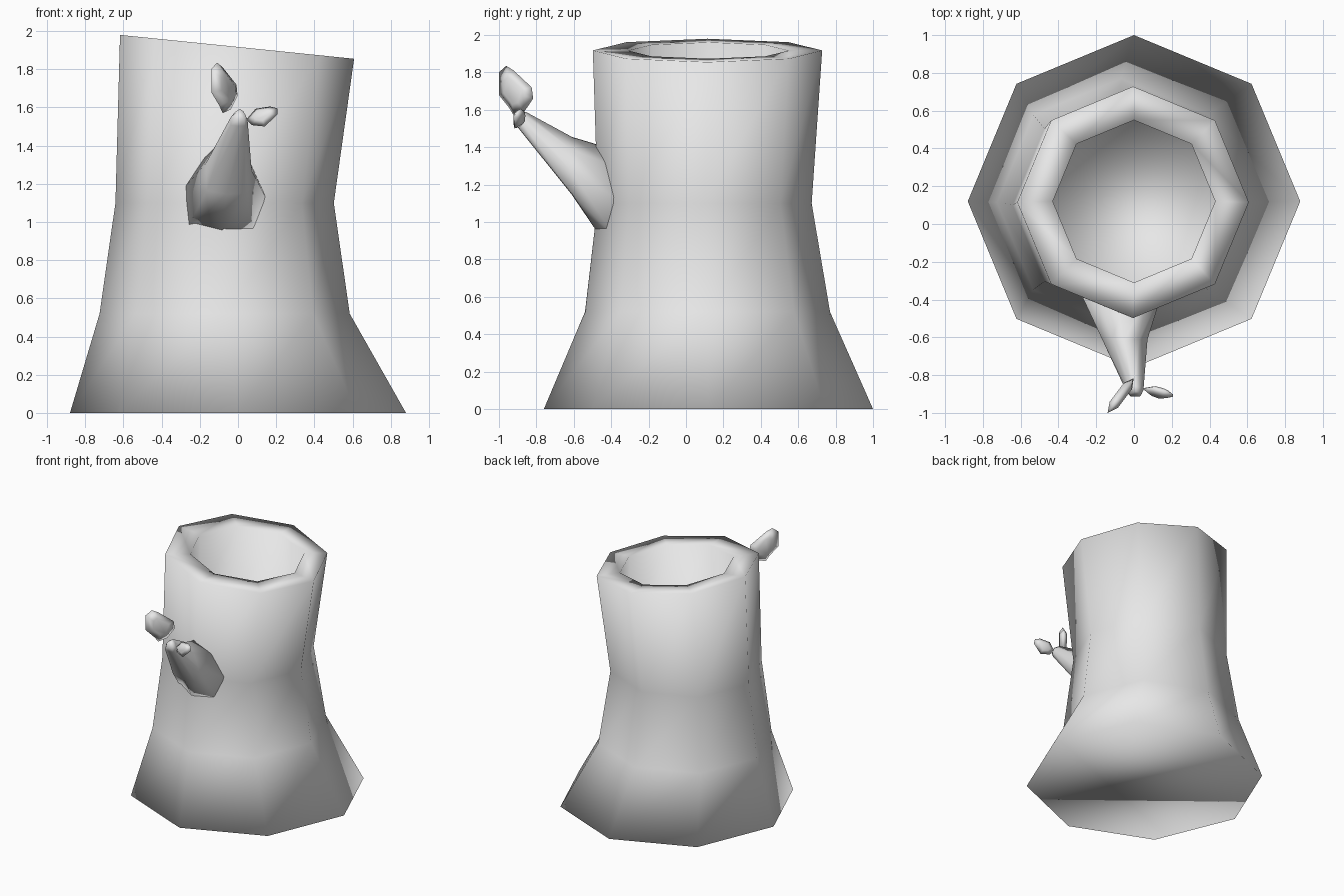
import bpy, bmesh, math
from mathutils import Vector

cube = bpy.data.objects.get("Cube")
if cube:
    bpy.data.objects.remove(cube, do_unlink=True)

grey = bpy.data.materials.new("plain_grey")
grey.use_nodes = True
grey.diffuse_color = (0.8, 0.8, 0.8, 1)
grey.node_tree.nodes["Principled BSDF"].inputs["Base Color"].default_value = (0.8, 0.8, 0.8, 1)


def finish(name, bm):
    """Turn a bmesh into a fully smooth-shaded object."""
    bmesh.ops.recalc_face_normals(bm, faces=bm.faces)
    for f in bm.faces:
        f.smooth = True
    mesh = bpy.data.meshes.new(name)
    bm.to_mesh(mesh)
    bm.free()
    mesh.materials.append(grey)
    obj = bpy.data.objects.new(name, mesh)
    bpy.context.collection.objects.link(obj)
    return obj


def loft(name, rings):
    """Join rings of points with quads and cap both ends."""
    bm = bmesh.new()
    loops = [[bm.verts.new(p) for p in ring] for ring in rings]
    n = len(loops[0])
    for a, b in zip(loops, loops[1:]):
        for i in range(n):
            j = (i + 1) % n
            bm.faces.new((a[i], a[j], b[j], b[i]))
    bm.faces.new(loops[0])
    bm.faces.new(loops[-1])
    return finish(name, bm)


def octagon(cx, cy, r, z, slope=0.0):
    ring = []
    for i in range(8):
        a = i * math.pi / 4
        x = cx + r * math.cos(a)
        ring.append((x, cy + r * math.sin(a), z + slope * x))
    return ring


# Hollow trunk: flared base, narrow waist, slanted rim, then down inside
loft("trunk", [
    octagon(0, 0.12, 0.88, 0),
    octagon(-0.07, 0.115, 0.655, 0.52),
    octagon(-0.07, 0.10, 0.572, 1.10),
    octagon(-0.005, 0.115, 0.613, 1.917, -0.102),
    octagon(0, 0.12, 0.43, 1.917, -0.102),
    octagon(0, 0.12, 0.43, 1.40, -0.102),
])

# Broken branch: wide root hugging the trunk, tapering to a blunt tip
root = [(-0.29, 1.17), (-0.28, 0.94), (-0.09, 0.91), (0.09, 0.92),
        (0.155, 1.11), (0.07, 1.30), (-0.07, 1.41), (-0.19, 1.32)]
root_ring = [(x, -0.46 + 0.5 * abs(x + 0.07), z) for x, z in root]


def branch_ring(cx, cy, cz, sx, sz, tilt):
    ring = []
    for x, z in root:
        dx, dz = (x + 0.07) * sx, (z - 1.16) * sz
        ring.append((cx + dx, cy + tilt * dz, cz + dz))
    return ring


loft("branch", [
    root_ring,
    branch_ring(-0.05, -0.61, 1.30, 0.54, 0.62, 0.0),
    branch_ring(0.005, -0.875, 1.545, 0.20, 0.17, 0.5),
    branch_ring(0.01, -0.90, 1.565, 0.13, 0.11, 0.5),
])


def leaf(name, centre, u, v, outline, thick):
    """Flat outline with a raised middle on both sides."""
    c, u, v = Vector(centre), Vector(u).normalized(), Vector(v).normalized()
    n = u.cross(v).normalized() * thick
    bm = bmesh.new()
    rim = [bm.verts.new(c + u * a + v * b) for a, b in outline]
    for side in (1, -1):
        mid = [bm.verts.new(c + u * a * 0.55 + v * b * 0.55 + n * side) for a, b in outline]
        for i in range(len(rim)):
            j = (i + 1) % len(rim)
            bm.faces.new((rim[i], rim[j], mid[j], mid[i]))
        bm.faces.new(mid)
    return finish(name, bm)


# Two small leaves at the branch tip
leaf("upright_leaf", (-0.068, -0.905, 1.70), (-0.6, -0.8, 0), (0, 0, 1),
     [(0.02, -0.13), (-0.05, -0.11), (-0.11, -0.04), (-0.10, 0.02), (0.02, 0.11),
      (0.07, 0.135), (0.12, 0.10), (0.12, -0.02), (0.05, -0.09)], 0.027)
leaf("side_leaf", (0.13, -0.892, 1.555), (1, -0.3, 0.1), (0, 0.4, 1),
     [(-0.09, -0.01), (-0.06, -0.045), (0.01, -0.06), (0.08, 0.0),
      (0.08, 0.035), (0.04, 0.05), (-0.04, 0.045)], 0.02)
